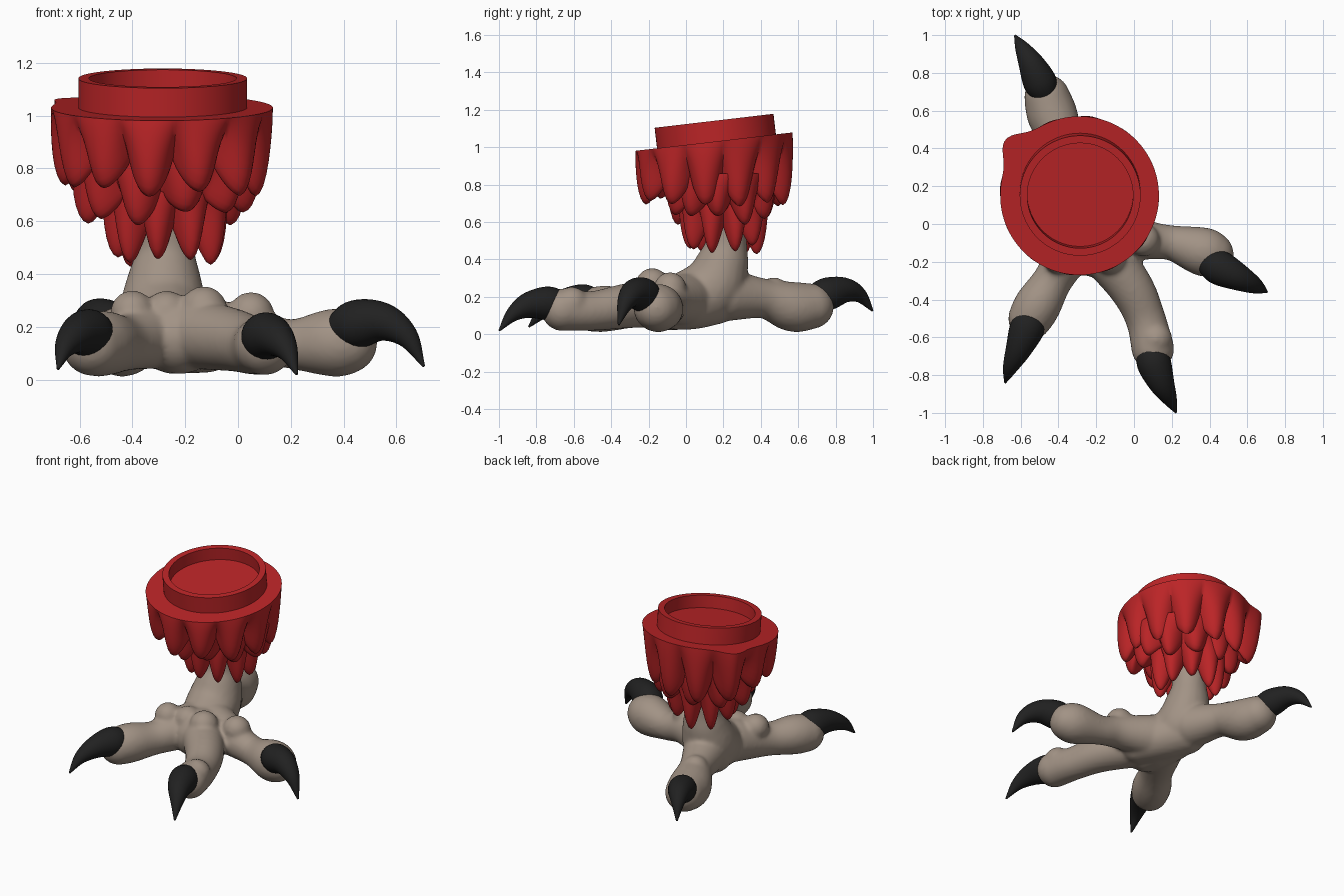
import bpy, bmesh, math, random
from mathutils import Vector, Matrix

if "Cube" in bpy.data.objects:
    bpy.data.objects.remove(bpy.data.objects["Cube"])

random.seed(4)


def material(name, rgb):
    m = bpy.data.materials.new(name)
    m.diffuse_color = (*rgb, 1)
    m.use_nodes = True
    m.node_tree.nodes["Principled BSDF"].inputs["Base Color"].default_value = m.diffuse_color
    return m


RED = material("red", (0.5, 0.018, 0.02))
SKIN = material("skin", (0.36, 0.29, 0.235))
BLACK = material("black", (0.015, 0.015, 0.015))


def finish(bm, name, mat, angle=40):
    bmesh.ops.recalc_face_normals(bm, faces=bm.faces)
    me = bpy.data.meshes.new(name)
    bm.to_mesh(me)
    bm.free()
    ob = bpy.data.objects.new(name, me)
    bpy.context.collection.objects.link(ob)
    me.materials.append(mat)
    bpy.ops.object.select_all(action='DESELECT')
    ob.select_set(True)
    bpy.context.view_layer.objects.active = ob
    bpy.ops.object.shade_smooth_by_angle(angle=math.radians(angle))
    return ob


def loft(name, rings, mat, angle=40):
    """Skin a stack of closed rings and cap both ends."""
    bm = bmesh.new()
    vs = [[bm.verts.new(p) for p in ring] for ring in rings]
    n = len(rings[0])
    for a, b in zip(vs, vs[1:]):
        for i in range(n):
            j = (i + 1) % n
            bm.faces.new((a[i], a[j], b[j], b[i]))
    bm.faces.new(vs[0])
    bm.faces.new(vs[-1])
    return finish(bm, name, mat, angle)


def spline(pts, steps):
    """Catmull-Rom through (x, y, z, radius) points."""
    p = [Vector(q) for q in pts]
    p = [2 * p[0] - p[1]] + p + [2 * p[-1] - p[-2]]
    out = []
    for i in range(1, len(p) - 2):
        a, b, c, d = p[i - 1:i + 3]
        for k in range(steps):
            t = k / steps
            out.append(0.5 * (2 * b + (c - a) * t + (2 * a - 5 * b + 4 * c - d) * t * t
                              + (3 * b - a - 3 * c + d) * t ** 3))
    return out + [p[-2]]


# Foot: leg, palm and toes as chains of balls fused by a voxel remesh
chains = [
    [(-.275, .21, .68, .11), (-.275, .215, .48, .112), (-.28, .19, .36, .143), (-.28, .13, .24, .17),
     (-.25, -.03, .175, .15), (-.22, -.14, .16, .14)],                                    # leg and palm
    [(-.30, .22, .21, .14), (-.37, .42, .19, .107), (-.43, .57, .147, .134), (-.46, .67, .15, .122)],
    [(-.30, -.08, .18, .14), (-.42, -.28, .14, .106), (-.51, -.43, .137, .124), (-.55, -.50, .13, .117)],
    [(-.20, -.10, .18, .14), (-.02, -.33, .15, .12), (.06, -.50, .125, .107), (.10, -.66, .13, .114)],
    [(-.18, 0, .18, .145), (.05, -.08, .165, .107), (.20, -.10, .135, .094), (.36, -.145, .14, .129),
     (.41, -.16, .14, .119)],
    [(-.30, .15, .19, .14), (-.20, .03, .165, .14), (-.12, -.10, .15, .125)],             # heel web
]
knuckles = [(-.13, -.18, .265, .09), (.05, -.085, .245, .088), (-.40, -.18, .255, .084), (-.27, -.15, .25, .088),
            (.115, -.61, .165, .089), (.39, -.16, .168, .095), (-.54, -.475, .163, .092), (-.40, .47, .225, .08)]
bm = bmesh.new()
balls = [b for c in chains for b in spline(c, 7)] + knuckles
for x, y, z, r in balls:
    bmesh.ops.create_icosphere(bm, subdivisions=3, radius=r, matrix=Matrix.Translation((x, y, z)))
foot = finish(bm, "foot", SKIN, 180)
rm = foot.modifiers.new("fuse", 'REMESH')
rm.mode = 'VOXEL'
rm.voxel_size = 0.012
rm.use_smooth_shade = True
sm = foot.modifiers.new("soften", 'SMOOTH')
sm.factor = 0.5
sm.iterations = 10

# Claws: tapered hooked tubes
claws = {
    "claw_front_left": [(-.53, -.47, .16, .07), (-.565, -.55, .175, .092), (-.61, -.66, .168, .07),
                        (-.655, -.76, .122, .04), (-.682, -.84, .04, .005)],
    "claw_front_right": [(.08, -.65, .15, .07), (.105, -.735, .165, .09), (.145, -.84, .155, .07),
                         (.188, -.925, .107, .04), (.222, -.998, .02, .005)],
    "claw_right": [(.38, -.19, .18, .07), (.45, -.23, .21, .092), (.55, -.28, .218, .073),
                   (.64, -.325, .163, .044), (.704, -.36, .05, .005)],
    "claw_back": [(-.465, .68, .19, .07), (-.50, .755, .215, .088), (-.545, .85, .235, .068),
                  (-.59, .93, .207, .04), (-.63, .998, .125, .005)],
}
for name, pts in claws.items():
    path = spline(pts, 6)
    rings = []
    for i, p in enumerate(path):
        tan = (path[min(i + 1, len(path) - 1)] - path[max(i - 1, 0)]).xyz
        q = tan.to_track_quat('Z', 'Y')
        rings.append([p.xyz + q @ Vector((math.cos(a), math.sin(a), 0)) * p.w
                      for a in (math.tau * k / 24 for k in range(24))])
    loft(name, rings, BLACK, 60)


def skirt(name, cx, cy, n, r0, r1, z0, notch, tip, groove, power, phase, tilt=0, bump=0, sx=1):
    """Drum whose lower part breaks into n drooping feather lobes."""
    seg = n * 16
    drop = [random.uniform(-.03, .03) for _ in range(n)]
    flare = [random.uniform(-.03, .02) for _ in range(n)]
    # (height fraction, radius fraction, groove fraction) down the outside, then back up inside
    prof = [(0, 0, 0), (.04, -.02, .05), (.15, -.05, .2), (.3, -.03, .4), (.45, .03, .6), (.6, .12, .8),
            (.75, .28, .95), (.88, .52, 1), (.96, .8, 1), (1, 1.15, 1), (.97, 1.5, 1), (.85, 2.0, .9),
            (.65, 2.6, .4)]
    rings = []
    for h, k, g in prof:
        ring = []
        for i in range(seg):
            a = math.tau * i / seg
            u = a / math.tau * n + phase
            c = round(u)
            lobe = abs(math.cos(math.pi * (u - c)))
            r = (r0 + (r1 - r0) * k) * (1 - groove * g * (1 - lobe))
            r *= 1 + flare[c % n] * g * lobe
            r *= 1 + bump * (1 - .5 * min(h, 1)) * math.exp(-((a - 2.5) / .2) ** 2)
            x, y = r * math.cos(a) * sx, r * math.sin(a)
            top = z0 + tilt * y
            low = notch + (tip + drop[c % n] - notch) * lobe ** power
            ring.append((cx + x, cy + y, top + (low - top) * h))
        rings.append(ring)
    return loft(name, rings, RED, 60)


# Feather tiers, widest at the top
skirt("feathers_upper", -.288, .15, 12, .42, .373, 1.03, .83, .71, .15, .9, .25, .117, .17)
skirt("feathers_middle", -.272, .185, 10, .30, .255, .86, .70, .61, .2, 1.1, .1, sx=1.18)
skirt("feathers_lower", -.272, .20, 9, .24, .19, .76, .57, .455, .22, 1.2, .5)

# Collar: open ring with a recessed floor, tilted with the rim
prof = [(.02, -.06), (.32, -.06), (.32, .112), (.28, .112), (.28, .03), (.02, .03)]
collar = loft("collar", [[(r * math.cos(a), r * math.sin(a), z) for a in (math.tau * k / 96 for k in range(96))]
                         for r, z in prof], RED, 35)
collar.location = (-.285, .163, 1.03)
collar.rotation_euler = (math.radians(6.7), 0, 0)
